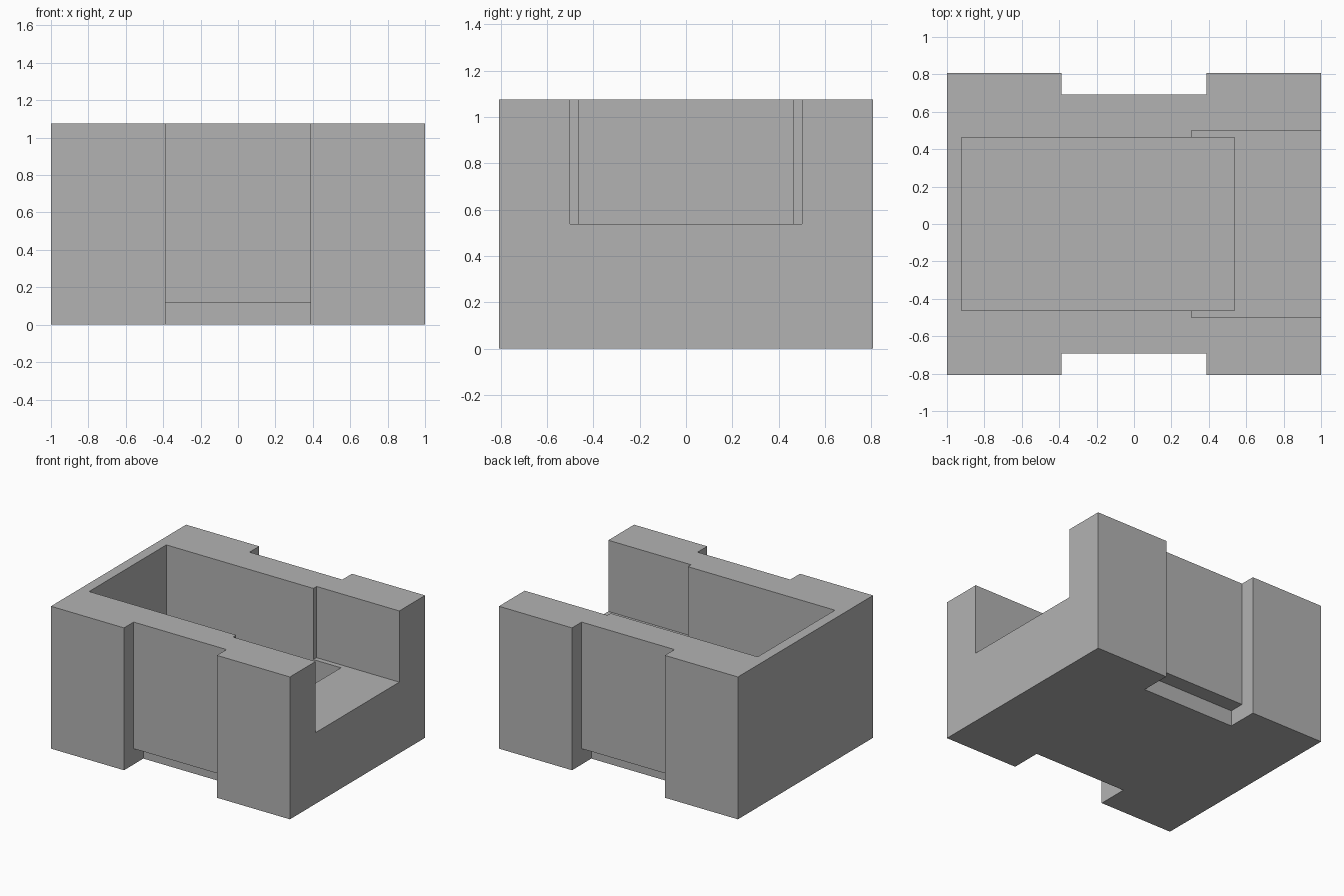
import bpy

default_cube = bpy.data.objects.get("Cube")
if default_cube:
    bpy.data.objects.remove(default_cube, do_unlink=True)

U = 1 / 13          # design module: the block is 26 modules long
OVER = 1            # overshoot of cutters past the block

grey = bpy.data.materials.new("plain_grey")
grey.use_nodes = True
colour = (0.45, 0.45, 0.45, 1)
grey.diffuse_color = colour
grey.node_tree.nodes["Principled BSDF"].inputs["Base Color"].default_value = colour


def box(name, low, high):
    """Axis-aligned box between two corners given in modules."""
    size = [(b - a) * U for a, b in zip(low, high)]
    centre = [(a + b) / 2 * U for a, b in zip(low, high)]
    bpy.ops.mesh.primitive_cube_add(size=1, location=centre)
    ob = bpy.context.object
    ob.name = name
    ob.scale = size
    bpy.ops.object.transform_apply(location=True, rotation=False, scale=True)
    ob.data.materials.append(grey)
    return ob


def carve(target, cutter):
    cutter.hide_render = True
    mod = target.modifiers.new(cutter.name, 'BOOLEAN')
    mod.operation = 'DIFFERENCE'
    mod.solver = 'EXACT'
    mod.object = cutter
    bpy.context.view_layer.objects.active = target
    bpy.ops.object.modifier_apply(modifier=mod.name)
    bpy.data.objects.remove(cutter, do_unlink=True)


# Solid block
body = box("holder_body", (-13, -10.5, 0), (13, 10.5, 14))

# Deep pocket, closed at the bottom
carve(body, box("pocket_cutter", (-12, -6, 1), (7, 6, 14 + OVER)))

# Wide opening through the upper half of the +x end
carve(body, box("end_opening_cutter", (4, -6.5, 7), (13 + OVER, 6.5, 14 + OVER)))

# Side channels, with a deeper undercut along the base
for side in (-1, 1):
    for name, inner, bottom, top in (("channel_cutter", 9, -OVER, 14 + OVER),
                                     ("undercut_cutter", 7.5, -OVER, 1.55)):
        y0, y1 = sorted((side * inner, side * (10.5 + OVER)))
        carve(body, box(name, (-5.05, y0, bottom), (5.05, y1, top)))
